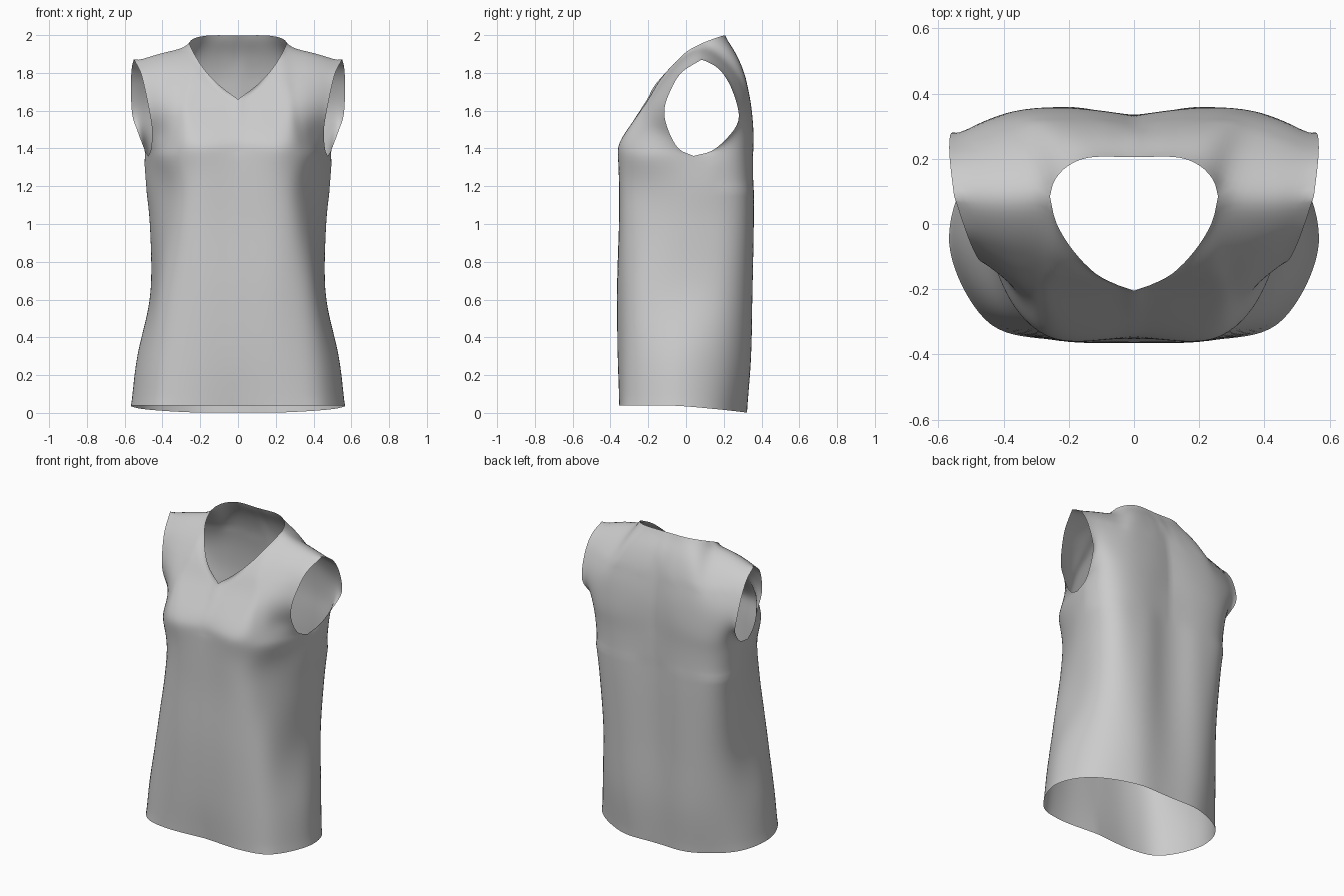
import bpy, bmesh, math
from mathutils import Vector as V

if "Cube" in bpy.data.objects:
    bpy.data.objects.remove(bpy.data.objects["Cube"])

N, LOW, UP, SEG = 28, 44, 30, 12


def dense(pts):
    """Smooth curve through points, SEG steps per span."""
    p = [V(q) for q in pts]
    p = [2 * p[0] - p[1]] + p + [2 * p[-1] - p[-2]]
    out = []
    for i in range(1, len(p) - 2):
        a, b, c, d = p[i - 1:i + 3]
        for k in range(SEG):
            t = k / SEG
            out.append(0.5 * (2 * b + (c - a) * t + (2 * a - 5 * b + 4 * c - d) * t * t
                              + (3 * b - a - 3 * c + d) * t ** 3))
    return out + [p[-2]]


def resample(line, n):
    """Even spacing along a polyline."""
    acc = [0]
    for a, b in zip(line, line[1:]):
        acc.append(acc[-1] + (b - a).length)
    out, j = [], 0
    for i in range(n + 1):
        s = acc[-1] * i / n
        while j < len(line) - 2 and acc[j + 1] < s:
            j += 1
        f = (s - acc[j]) / max(acc[j + 1] - acc[j], 1e-9)
        out.append(line[j].lerp(line[j + 1], min(f, 1)))
    return out


def curve(pts, n):
    return resample(dense(pts), n)


def lookup(table, z):
    """Linear lookup of y at height z."""
    for (z0, y0), (z1, y1) in zip(table, table[1:]):
        if z <= z1:
            return y0 + (y1 - y0) * max(0, (z - z0) / (z1 - z0))
    return table[-1][1]


def soft_min(a, b, k=.03):
    h = max(k - abs(a - b), 0) / k
    return min(a, b) - h * h * k / 4


# half cross-sections, front centre -> side seam (index 3) -> back centre
levels = [
    (0.00, [(0, -.34), (.28, -.352), (.46, -.29), (.567, -.06), (.49, .17), (.25, .31), (0, .32)]),
    (0.30, [(0, -.36), (.26, -.355), (.44, -.28), (.535, -.04), (.465, .20), (.27, .335), (0, .335)]),
    (0.65, [(0, -.365), (.24, -.355), (.40, -.265), (.455, -.01), (.445, .22), (.29, .345), (0, .333)]),
    (1.00, [(0, -.355), (.24, -.345), (.355, -.25), (.45, .01), (.455, .245), (.31, .355), (0, .335)]),
    (1.20, [(0, -.352), (.22, -.348), (.335, -.26), (.467, .03), (.475, .26), (.32, .357), (0, .335)]),
    (1.36, [(0, -.35), (.23, -.35), (.383, -.24), (.475, .04), (.495, .26), (.33, .355), (0, .335)]),
]
rings = {"front": [], "back": []}
for z, sec in levels:
    # the hem dips toward the back
    d = dense([(x, y, z if z else .038 - .036 * max(0, y / .32)) for x, y in sec])
    rings["front"].append(resample(d[:3 * SEG + 1], N))
    rings["back"].append(resample(d[3 * SEG:][::-1], N))

# edges of the yoke: centre line, armhole, neckline and shoulder
shoulder = [(.258, .085, 1.957), (.35, .075, 1.937), (.45, .075, 1.91), (.552, .085, 1.872)]
edges = {
    "front": dict(
        centre=[(0, -.35, 1.36), (0, -.335, 1.45), (0, -.27, 1.56), (0, -.205, 1.66)],
        arm=[(.475, .04, 1.36), (.46, -.04, 1.40), (.455, -.095, 1.50), (.47, -.115, 1.6),
             (.49, -.085, 1.7), (.515, -.025, 1.8), (.552, .085, 1.872)],
        neck=[(0, -.205, 1.66), (.1, -.165, 1.735), (.18, -.09, 1.82), (.237, 0, 1.91),
              (.258, .085, 1.957)]),
    "back": dict(
        centre=[(0, .335, 1.36), (0, .328, 1.6), (0, .285, 1.85), (0, .205, 1.998)],
        arm=[(.475, .04, 1.36), (.495, .15, 1.395), (.535, .255, 1.50), (.56, .28, 1.58),
             (.567, .24, 1.72), (.563, .175, 1.82), (.552, .085, 1.872)],
        neck=[(0, .205, 1.998), (.13, .205, 1.999), (.2, .18, 1.992), (.243, .135, 1.977),
              (.258, .085, 1.957)]),
}

bm = bmesh.new()
for side, e in edges.items():
    # lower body: loft through the cross-sections
    cols = [curve([r[i] for r in rings[side]], LOW) for i in range(N + 1)]
    rows = [[c[j] for c in cols] for j in range(LOW + 1)]
    # yoke: patch blended between its four edges
    bot = rings[side][-1]
    k = N * 16 // 28
    top = curve(e["neck"], k) + curve(shoulder, N - k)[1:]
    L, R = curve(e["centre"], UP), curve(e["arm"], UP)
    for j in range(1, UP + 1):
        v, row = j / UP, []
        for i in range(N + 1):
            u = i / N
            row.append(L[j].lerp(R[j], u) + bot[i].lerp(top[i], v)
                       - bot[0].lerp(bot[-1], u).lerp(top[0].lerp(top[-1], u), v))
        rows.append(row)
    grid = [[bm.verts.new(p) for p in row] for row in rows]
    for j in range(len(grid) - 1):
        for i in range(N):
            q = [grid[j][i], grid[j][i + 1], grid[j + 1][i + 1], grid[j + 1][i]]
            bm.faces.new(q if side == "front" else q[::-1])

# sew side seams and shoulders
bmesh.ops.remove_doubles(bm, verts=bm.verts, dist=0.0005)
inner = [v for v in bm.verts if not v.is_boundary]


def bump(x, z, cx, cz, sx, sz):
    return math.exp(-((x - cx) / sx) ** 2 - ((z - cz) / sz) ** 2)


# hold the yoke to the side outline; add bust fullness, armhole tuck, back folds
front_line = [(1.36, -.375), (1.42, -.362), (1.48, -.325), (1.65, -.205), (1.79, -.125),
              (1.86, -.075), (1.91, 0), (1.955, .1), (2.0, .2)]
back_line = [(1.36, .37), (1.5, .36), (1.65, .345), (1.8, .312), (1.9, .27), (1.95, .24), (2.0, .205)]
for v in inner:
    x, y, z = v.co
    if y < 0:
        y -= .018 * bump(x, z, .22, 1.42, .11, .08)
        y += .018 * bump(x, z, .40, 1.47, .04, .05)
    elif y > .2:
        y += .005 * math.cos(x * 22 + 2.6) * bump(x, z, .2, 1.0, .25, .6)
    if z > 1.3:
        # the back narrows slightly toward the armhole
        y = soft_min(y, lookup(back_line, z) - .35 * max(0, x - .3) ** 1.3)
        y = -soft_min(-y, -lookup(front_line, z)) if y < .08 else y
    v.co.y = y


def relax(verts, times):
    for _ in range(times):
        bmesh.ops.smooth_vert(bm, verts=verts, factor=0.5,
                              use_axis_x=True, use_axis_y=True, use_axis_z=True)


# relax the cloth, most of all over the shoulders and across the back
relax(inner, 6)
relax([v for v in inner if v.co.z > 1.75 and v.co.x > .1], 8)
relax([v for v in inner if v.co.y > .15 and 1.2 < v.co.z < 1.75 and v.co.x > .02], 20)
for v in inner:
    if v.co.x < .004:
        v.co.x = 0

mesh = bpy.data.meshes.new("sleeveless_top")
bm.to_mesh(mesh)
bm.free()
top_obj = bpy.data.objects.new("sleeveless_top", mesh)
bpy.context.collection.objects.link(top_obj)
mir = top_obj.modifiers.new("mirror", "MIRROR")
mir.use_clip = True
mir.merge_threshold = 0.002
for p in mesh.polygons:
    p.use_smooth = True
